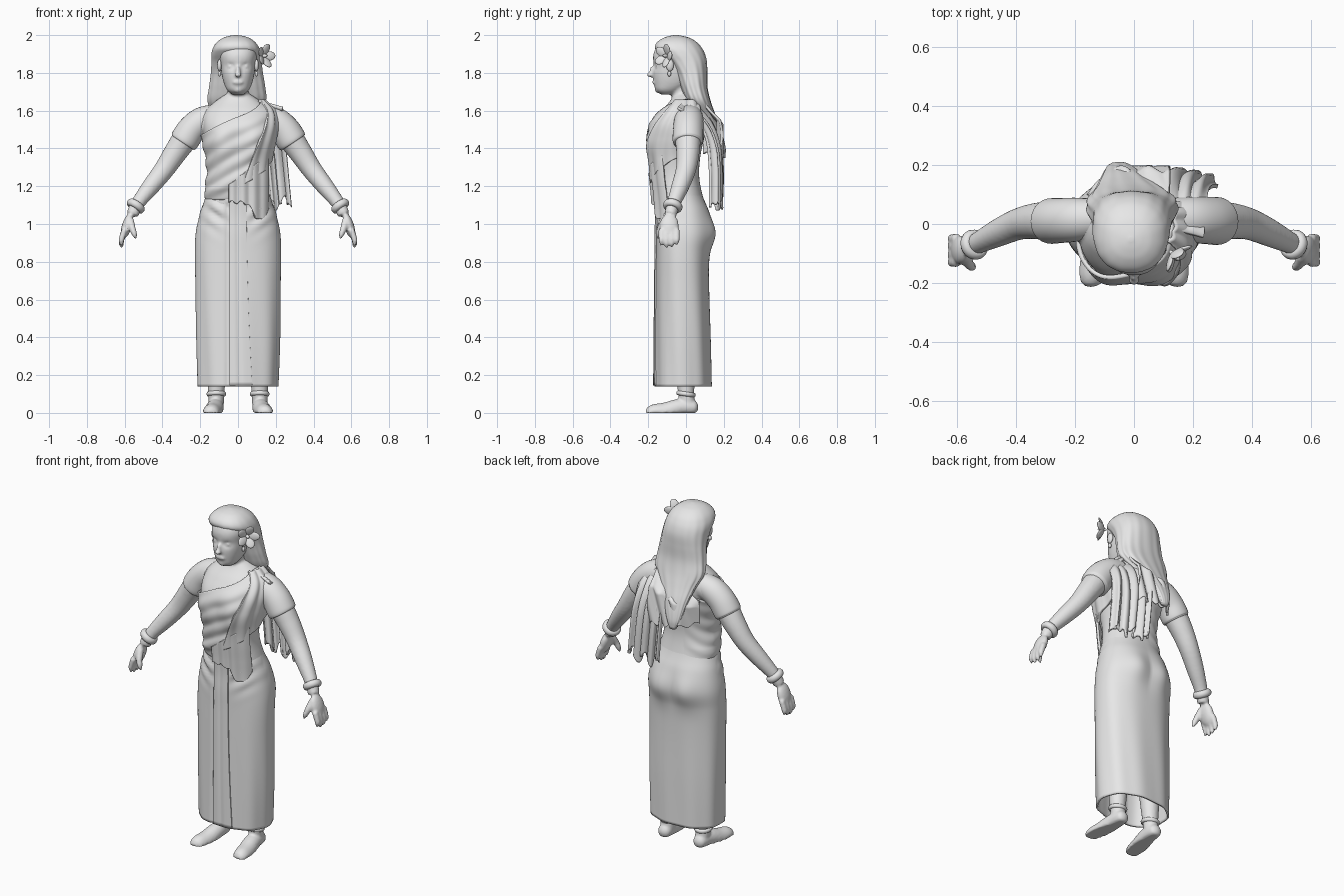
import bpy, bmesh, math
from math import sin, cos, pi, exp
from mathutils import Vector, Matrix

cube = bpy.data.objects.get("Cube")
if cube:
    bpy.data.objects.remove(cube, do_unlink=True)

stone = bpy.data.materials.new("plain_grey")
stone.use_nodes = True
stone.diffuse_color = (0.8, 0.8, 0.8, 1)
for node in stone.node_tree.nodes:
    if node.type == 'BSDF_PRINCIPLED':
        node.inputs["Base Color"].default_value = (0.8, 0.8, 0.8, 1)


def interp(rows, t):
    """Smooth interpolation of table rows keyed by their first column."""
    last = len(rows) - 1
    i = 0
    while i < last - 1 and t > rows[i + 1][0]:
        i += 1
    a, b = rows[i], rows[i + 1]
    before, after = rows[max(i - 1, 0)], rows[min(i + 2, last)]
    h = b[0] - a[0]
    s = min(max((t - a[0]) / h, 0), 1)
    out = []
    for k in range(1, len(a)):
        m = (b[k] - before[k]) / (b[0] - before[0]) * h
        n = (after[k] - a[k]) / (after[0] - a[0]) * h
        out.append((2*s**3 - 3*s*s + 1) * a[k] + (s**3 - 2*s*s + s) * m
                   + (3*s*s - 2*s**3) * b[k] + (s**3 - s*s) * n)
    return out


def lerp(a, b, t):
    return a + (b - a) * t


def bump(x, y):
    return exp(-x * x - y * y)


def grid(bm, f, nu, nv, closed=True):
    """Surface f(u, v); a closed one wraps in u."""
    rows = [[bm.verts.new(f(i / nu, j / nv)) for i in range(nu + (not closed))]
            for j in range(nv + 1)]
    for low, high in zip(rows, rows[1:]):
        for i in range(nu):
            k = (i + 1) % len(low)
            bm.faces.new((low[i], low[k], high[k], high[i]))
    return rows


def capped(bm, f, nu, nv):
    rows = grid(bm, f, nu, nv)
    bm.faces.new(rows[0])
    bm.faces.new(rows[-1])


def tube(bm, path, side=Vector((0, 1, 0)), nu=20, nv=24, floor=-1):
    """Round limb through (x, y, z, radius) points."""
    rows = [(k, *p) for k, p in enumerate(path)]
    end = len(path) - 1

    def f(u, v):
        *c, r = interp(rows, v * end)
        t = (Vector(interp(rows, min(v + .02, 1) * end)[:3])
             - Vector(interp(rows, max(v - .02, 0) * end)[:3])).normalized()
        p = side.cross(t).normalized()
        q = t.cross(p)
        pt = Vector(c) + r * (cos(2 * pi * u) * p + sin(2 * pi * u) * q)
        pt.z = max(pt.z, floor)
        return pt
    capped(bm, f, nu, nv)


def blob(bm, centre, radii, rot=Matrix()):
    bmesh.ops.create_uvsphere(bm, u_segments=20, v_segments=12, radius=1,
                              matrix=Matrix.Translation(centre) @ rot @ Matrix.Diagonal((*radii, 1)))


def finish(bm, name, voxel=0, thick=0, smooth=3):
    bmesh.ops.recalc_face_normals(bm, faces=bm.faces)
    mesh = bpy.data.meshes.new(name)
    bm.to_mesh(mesh)
    bm.free()
    mesh.shade_smooth()
    mesh.materials.append(stone)
    ob = bpy.data.objects.new(name, mesh)
    bpy.context.collection.objects.link(ob)
    if voxel:
        mod = ob.modifiers.new("fuse", 'REMESH')
        mod.mode, mod.voxel_size, mod.use_smooth_shade = 'VOXEL', voxel, True
        mod = ob.modifiers.new("soften", 'SMOOTH')
        mod.factor, mod.iterations = .5, smooth
    if thick:
        mod = ob.modifiers.new("cloth", 'SOLIDIFY')
        mod.thickness, mod.offset = thick, 0


def ring(row, a, scale=1.0, off=0.0):
    """Point on a rounded section (centre x, half width, front y, back y); angle 0 faces front."""
    cx, hx, yf, yb = row
    k = lambda c: math.copysign(abs(c) ** .88, c)
    return [cx + (hx * scale + off) * k(sin(a)),
            (yf + yb) / 2 - ((yb - yf) / 2 * scale + off) * k(cos(a))]


# Body silhouette from hem to neck: z, centre x, half width, front y, back y
BODY = [(.14, -.002, .208, -.16, .13), (.4, 0, .216, -.158, .125), (.7, 0, .22, -.155, .117),
        (.85, 0, .222, -.153, .119), (.95, 0, .218, -.153, .134), (1.05, 0, .197, -.15, .118),
        (1.15, 0, .168, -.155, .088), (1.25, 0, .148, -.165, .07), (1.35, 0, .154, -.172, .075),
        (1.45, 0, .175, -.178, .095), (1.53, 0, .186, -.172, .115), (1.6, 0, .17, -.128, .11),
        (1.65, 0, .12, -.085, .09), (1.69, 0, .06, -.06, .05)]


def body(a, z, off=0.0):
    x, y = ring(interp(BODY, z), a, 1, off)
    if cos(a) > 0:
        y -= .022 * bump((abs(x) - .1) / .07, (z - 1.43) / .09)
    else:
        y += .022 * bump((abs(x) - .085) / .07, (z - .95) / .095)
    return Vector((x, y, z))


HEAD = [(1.685, 0, .03, -.13, -.06), (1.705, 0, .055, -.158, -.03), (1.74, 0, .073, -.168, .02),
        (1.79, 0, .086, -.174, .05), (1.84, 0, .092, -.172, .06), (1.9, 0, .1, -.172, .06),
        (1.95, 0, .085, -.145, .04), (1.985, 0, .04, -.09, 0)]


def head(u, v):
    z = lerp(HEAD[0][0], HEAD[-1][0], v)
    a = 2 * pi * u
    x, y = ring(interp(HEAD, z), a)
    if cos(a) > 0:
        y += .014 * bump((abs(x) - .038) / .022, (z - 1.835) / .016)
    return x, y, z


# Torso, arms, hands, neck and face fused into one skin
bm = bmesh.new()
capped(bm, lambda u, v: body(2 * pi * u, lerp(1.1, 1.69, v)), 64, 40)
capped(bm, head, 64, 40)
tube(bm, [(0, .01, 1.58, .075), (0, -.015, 1.66, .058), (0, -.035, 1.76, .056)])
blob(bm, (0, -.18, 1.805), (.013, .014, .03))
blob(bm, (0, -.19, 1.79), (.018, .018, .013))
blob(bm, (0, -.168, 1.75), (.027, .012, .011))
blob(bm, (0, -.15, 1.712), (.024, .016, .018))
for s in (-1, 1):
    blob(bm, (s * .037, -.15, 1.833), (.02, .012, .01))
    tube(bm, [(s * x, y, z, r) for x, y, z, r in (
        (.1, .02, 1.565, .07), (.19, .015, 1.54, .072), (.265, .01, 1.47, .07),
        (.33, .01, 1.38, .062), (.39, 0, 1.29, .054), (.46, -.03, 1.2, .047),
        (.53, -.065, 1.11, .036), (.56, -.082, 1.05, .032))])
    blob(bm, (s * .588, -.088, .99), (.027, .05, .07), Matrix.Rotation(-s * .3, 4, 'Y'))
    for k in range(4):
        y = -.13 + .027 * k
        drop = .012 * abs(k - 1.4)
        tube(bm, [(s * .6, y, .97, .017), (s * .615, y, .925, .016),
                  (s * .618, y, .89 + drop, .014), (s * .614, y, .868 + drop, .006)], nu=10, nv=10)
    tube(bm, [(s * .57, -.11, 1.02, .02), (s * .56, -.135, .98, .018),
              (s * .548, -.145, .945, .015), (s * .54, -.147, .922, .006)], nu=10, nv=10)
finish(bm, "body_skin", voxel=.0075)

# Feet and lower legs
bm = bmesh.new()
for s in (-1, 1):
    tube(bm, [(s * .115, .01, .04, .04), (s * .115, 0, .12, .044), (s * .11, 0, .3, .06),
              (s * .11, 0, .5, .07)])
    tube(bm, [(s * .115, .065, .03, .01), (s * .116, .045, .03, .036), (s * .12, -.03, .03, .045),
              (s * .132, -.11, .006, .049), (s * .142, -.17, 0, .046), (s * .147, -.2, 0, .034),
              (s * .148, -.215, 0, .01)], side=Vector((0, 0, 1)), floor=0)
finish(bm, "feet", voxel=.0075, smooth=2)


# Bangles on wrists and ankles
def bangle(name, centre, axis, radius, thick):
    bm = bmesh.new()
    turn = Vector(axis).to_track_quat('Z', 'Y').to_matrix().to_4x4()
    place = Matrix.Translation(centre) @ turn

    def f(u, v):
        a, b = 2 * pi * u, 2 * pi * v
        r = radius + thick * cos(b)
        return place @ Vector((r * cos(a), r * sin(a), 1.2 * thick * sin(b)))
    grid(bm, f, 32, 12)
    bmesh.ops.remove_doubles(bm, verts=bm.verts, dist=.0001)
    finish(bm, name)


for s, label in ((-1, "right"), (1, "left")):
    bangle(label + "_bracelet", (s * .541, -.07, 1.095), (s * .55, -.25, -.8), .035, .017)
    bangle(label + "_anklet", (s * .115, 0, .1), (0, .15, 1), .042, .01)
    # Short sleeves with a loose hem
    bm = bmesh.new()
    fit = .002 * (s + 1)
    tube(bm, [(s * x, y, z, r + fit) for x, y, z, r in (
        (.12, .02, 1.57, .065), (.19, .015, 1.545, .074), (.245, .012, 1.5, .076),
        (.282, .01, 1.445, .077), (.292, .01, 1.43, .07))], nu=32)
    finish(bm, label + "_sleeve")


# Wrapped skirt, gathered towards the front waist
def skirt(u, v):
    z = lerp(.14, 1.2, v)
    a = 2 * pi * u - pi
    p = body(a, z, .001 if z < 1.08 else lerp(.001, -.01, (z - 1.08) / .12))
    fold = .0025 * sin(9 * a + 2 * z) * bump((z - .2) / .5, 0)
    if cos(a) > 0:
        fold += .008 * sin(70 * (z - .7 * abs(p.x))) * bump((abs(p.x) - .11) / .06, (z - 1.07) / .09)
        fold -= .008 * bump((p.x + .056) / .012, 0) * (z < 1.1)
    p.y -= fold * cos(a)
    p.x += fold * sin(a)
    return p


bm = bmesh.new()
grid(bm, skirt, 144, 72)
finish(bm, "skirt", thick=.01)


# Long front pleat, flaring a little at the hem
def front_pleat(u, v):
    z = lerp(.145, 1.14, v)
    x = lerp(-.045, .045 + .03 * (1 - v) ** 2, u)
    p = body(math.asin(x / .22), z, .01)
    return x, p.y + .004 * bump((u - .45) / .12, 0), z


# Diagonal drape over the chest, with fanned folds
def chest_drape(u, v):
    a = lerp(-3, 2.2, u)
    x = .17 * sin(a)
    low = 1.13 + max(0, x + .04) * 1.2
    high = min(1.565 + .55 * x, 1.655)
    z = lerp(low, high, v)
    rise = .012 + .005 * sin(72 * (z - .6 * x)) * (1 - .5 * v)
    tuck = min(1, u * 4) * min(1, v * 6 + .1)
    return body(a, z, lerp(-.008, rise, tuck))


def shoulder_drape(u, v):
    a = lerp(.12 + .85 * v, 2.0, u)
    z = lerp(1.21 + .18 * u, 1.655, v)
    return body(a, z, .021 + .004 * sin(20 * u + 4 * v))


# Loose end of the drape at the waist, with a ragged hem
def waist_end(u, v):
    x = lerp(-.045, .158, u)
    low = 1.115 - .095 * bump((x - .115) / .045, 0) + .008 * sin(26 * u)
    z = lerp(low, 1.21 + .16 * u, v)
    p = body(math.asin(min(x / .175, 1)), z, .018 + .005 * sin(22 * u))
    return x, p.y - .003, z


# Pleated cloth falling behind the left shoulder
FALL = [(0, -.01), (.12, .09), (.3, .15), (.55, .175), (1, .178)]


def back_cloth(u, v):
    pleat = min(1, v * 2)
    x = lerp(.0, .235, u) + .05 * v + .006 * cos(36 * u) * pleat
    y = interp(FALL, v)[0] - .035 * u * u + .015 * sin(30 * u) * pleat
    bottom = 1.11 + .025 * sin(17 * u) + .015 * sin(47 * u)
    return x, y, lerp(1.68 - .065 * u, bottom, v)


# Bunched cloth crossing the upper back towards the right arm
def back_gather(u, v):
    x = lerp(-.155, .12, u)
    z = lerp(lerp(1.37, 1.34, u) + .012 * sin(30 * u), lerp(1.5, 1.64, u), v)
    swell = min(1, 4 * u) * min(1, 3.5 * (1 - v))
    return x, .095 + swell * (.085 + .011 * sin(75 * x - 22 * z)), z


for name, f, thick in (("front_pleat", front_pleat, .009), ("chest_drape", chest_drape, .014),
                       ("shoulder_drape", shoulder_drape, .014), ("waist_drape_end", waist_end, .014),
                       ("back_cloth", back_cloth, .014), ("back_gather", back_gather, .014)):
    bm = bmesh.new()
    grid(bm, f, 90, 50, closed=False)
    finish(bm, name, thick=thick)

# Long hair sweeping down the back
HAIR = [(1.35, -.05, .02, .185, .208), (1.4, -.05, .042, .165, .21), (1.5, -.035, .078, .11, .186),
        (1.58, -.02, .115, .05, .155), (1.65, -.008, .153, 0, .13), (1.72, -.005, .148, -.03, .114),
        (1.8, -.006, .137, -.06, .112), (1.86, -.008, .132, -.1, .11), (1.9, -.01, .13, -.14, .1),
        (1.93, -.01, .123, -.164, .085), (1.96, -.01, .104, -.155, .06), (1.985, -.01, .07, -.12, .02),
        (1.996, -.01, .035, -.085, -.02), (2.0, -.01, .008, -.06, -.045)]


def hair(u, v):
    z = lerp(1.35, 2.0, sin(v * pi / 2))
    a = 2 * pi * u
    strands = 1 + .018 * sin(15 * a + 6 * z) * min(1, (2 - z) * 3)
    return (*ring(interp(HAIR, z), a, strands), z)


bm = bmesh.new()
capped(bm, hair, 96, 70)
finish(bm, "long_hair")

# Flower over the left ear, and ear drops
bm = bmesh.new()
facing = Vector((.7, -.65, .1)).to_track_quat('Z', 'Y').to_matrix().to_4x4()
base = Matrix.Translation((.128, -.098, 1.888)) @ facing
for k in range(5):
    petal = base @ Matrix.Rotation(k * 2 * pi / 5, 4, 'Z') @ Matrix.Rotation(-.5, 4, 'Y')
    blob(bm, petal @ Vector((.038, 0, 0)), (.036, .025, .008), petal.to_3x3().to_4x4())
blob(bm, base @ Vector((0, 0, .012)), (.01, .01, .024), facing)
finish(bm, "ear_flower")
for s, label in ((-1, "right"), (1, "left")):
    bm = bmesh.new()
    blob(bm, (s * .098, -.085, 1.84), (.012, .02, .032))
    blob(bm, (s * .098, -.088, 1.795), (.009, .01, .014))
    finish(bm, label + "_ear_and_drop")
